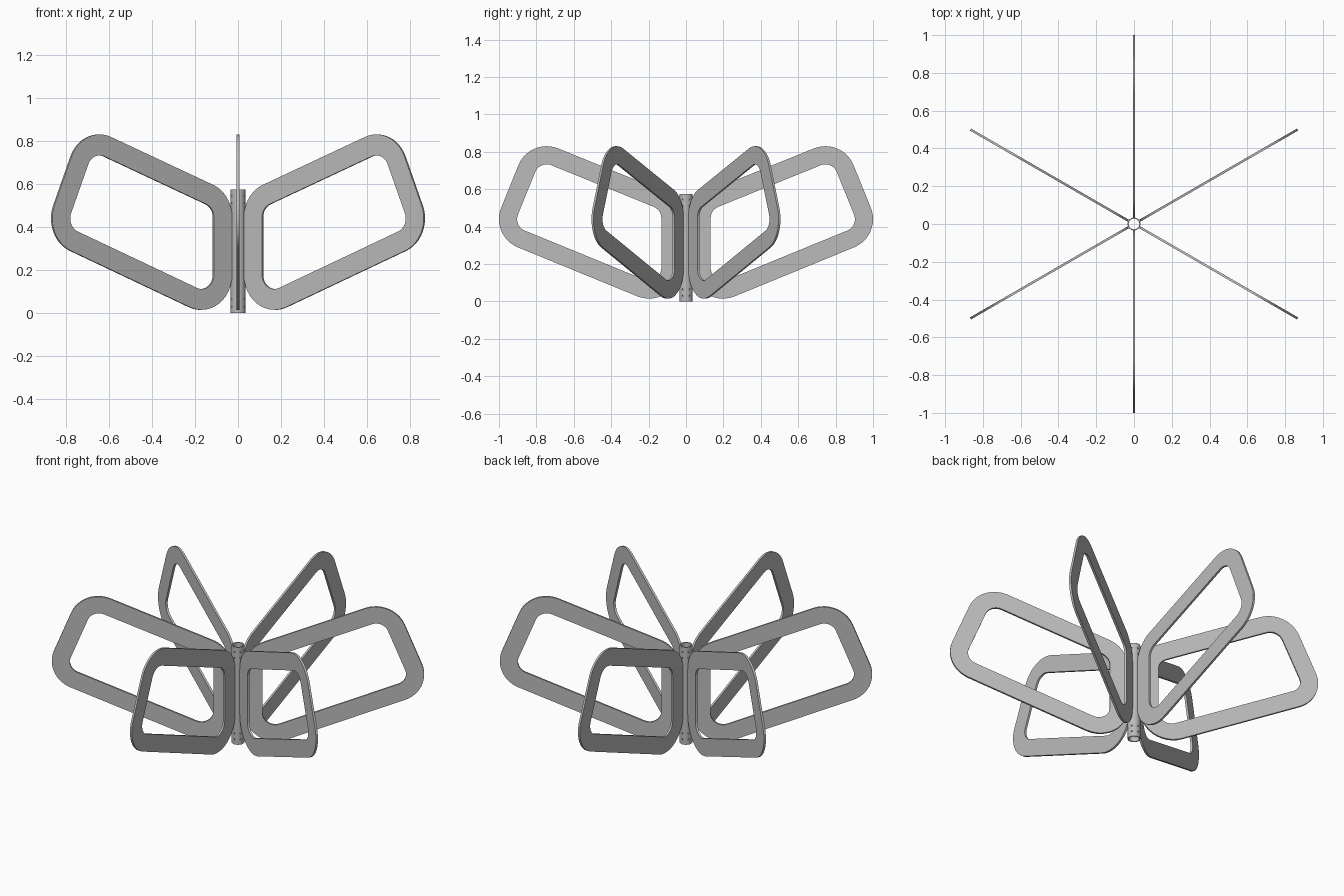
import bpy
import bmesh
from math import cos, sin, pi, radians
from mathutils import Matrix, Vector

cube = bpy.data.objects.get("Cube")
if cube:
    bpy.data.objects.remove(cube)

metal = bpy.data.materials.new("brushed grey metal")
GREY = (0.5, 0.5, 0.5, 1)
metal.diffuse_color = GREY
metal.use_nodes = True
metal.node_tree.nodes["Principled BSDF"].inputs["Base Color"].default_value = GREY


def make_object(name, bm):
    bmesh.ops.recalc_face_normals(bm, faces=bm.faces)
    mesh = bpy.data.meshes.new(name)
    bm.to_mesh(mesh)
    bm.free()
    mesh.materials.append(metal)
    obj = bpy.data.objects.new(name, mesh)
    bpy.context.collection.objects.link(obj)
    return obj


def shade(obj):
    bpy.ops.object.select_all(action='DESELECT')
    obj.select_set(True)
    bpy.context.view_layer.objects.active = obj
    bpy.ops.object.shade_smooth_by_angle(angle=radians(30))


def band(name, outer, inner, low, high):
    """Solid with an outer and an inner outline, extruded from low to high."""
    bm = bmesh.new()
    rings = [[bm.verts.new((x, y, h)) for x, y in outline]
             for outline, h in ((outer, low), (outer, high), (inner, high), (inner, low))]
    count = len(outer)
    for a, b in zip(rings, rings[1:] + rings[:1]):
        for i in range(count):
            j = (i + 1) % count
            bm.faces.new((a[i], a[j], b[j], b[i]))
    return make_object(name, bm)


def circle(radius, count=48):
    return [(radius * cos(2 * pi * i / count), radius * sin(2 * pi * i / count))
            for i in range(count)]


def rounded_outline(radius, steps=12):
    """Slanted loop: arcs around four corner centres, given with start and end angles."""
    slant = 22.1
    corners = [((0.837, 0.44), slant - 90, slant),
               ((0.745, 0.667), slant, slant + 90),
               ((0.198, 0.445), slant + 90, 180),
               ((0.198, 0.178), 180, 270 + slant)]
    points = []
    for (x, y), start, end in corners:
        for i in range(steps + 1):
            a = radians(start + (end - start) * i / steps)
            points.append((x + radius * cos(a), y + radius * sin(a)))
    return points


# Central tube
TUBE_RADIUS = 0.034
tube = band("central_tube", circle(TUBE_RADIUS), circle(0.028), 0, 0.575)

# Small fixing holes through the tube wall near both ends
bm = bmesh.new()
for z in (0.03, 0.065, 0.51, 0.545):
    for k in range(6):
        turn = Matrix.Rotation(radians(30 + 60 * k), 4, 'Z')
        place = (Matrix.Translation((0, 0, z)) @ turn
                 @ Matrix.Translation((TUBE_RADIUS, 0, 0)) @ Matrix.Rotation(pi / 2, 4, 'Y'))
        bmesh.ops.create_cone(bm, cap_ends=True, segments=12, radius1=0.004,
                              radius2=0.004, depth=0.024, matrix=place)
cutter = make_object("hole_cutter", bm)
cutter.hide_render = True
cut = tube.modifiers.new("fixing holes", 'BOOLEAN')
cut.operation = 'DIFFERENCE'
cut.solver = 'EXACT'
cut.object = cutter
bpy.context.view_layer.objects.active = tube
bpy.ops.object.modifier_apply(modifier=cut.name)
bpy.data.objects.remove(cutter)
shade(tube)

# Six flat loops standing around the tube
HALF = 0.006
for k in range(6):
    loop = band(f"loop_{k + 1}", rounded_outline(0.163), rounded_outline(0.066), -HALF, HALF)
    loop.data.transform(Matrix.Rotation(radians(30 + 60 * k), 4, 'Z')
                        @ Matrix.Rotation(pi / 2, 4, 'X'))
    shade(loop)
